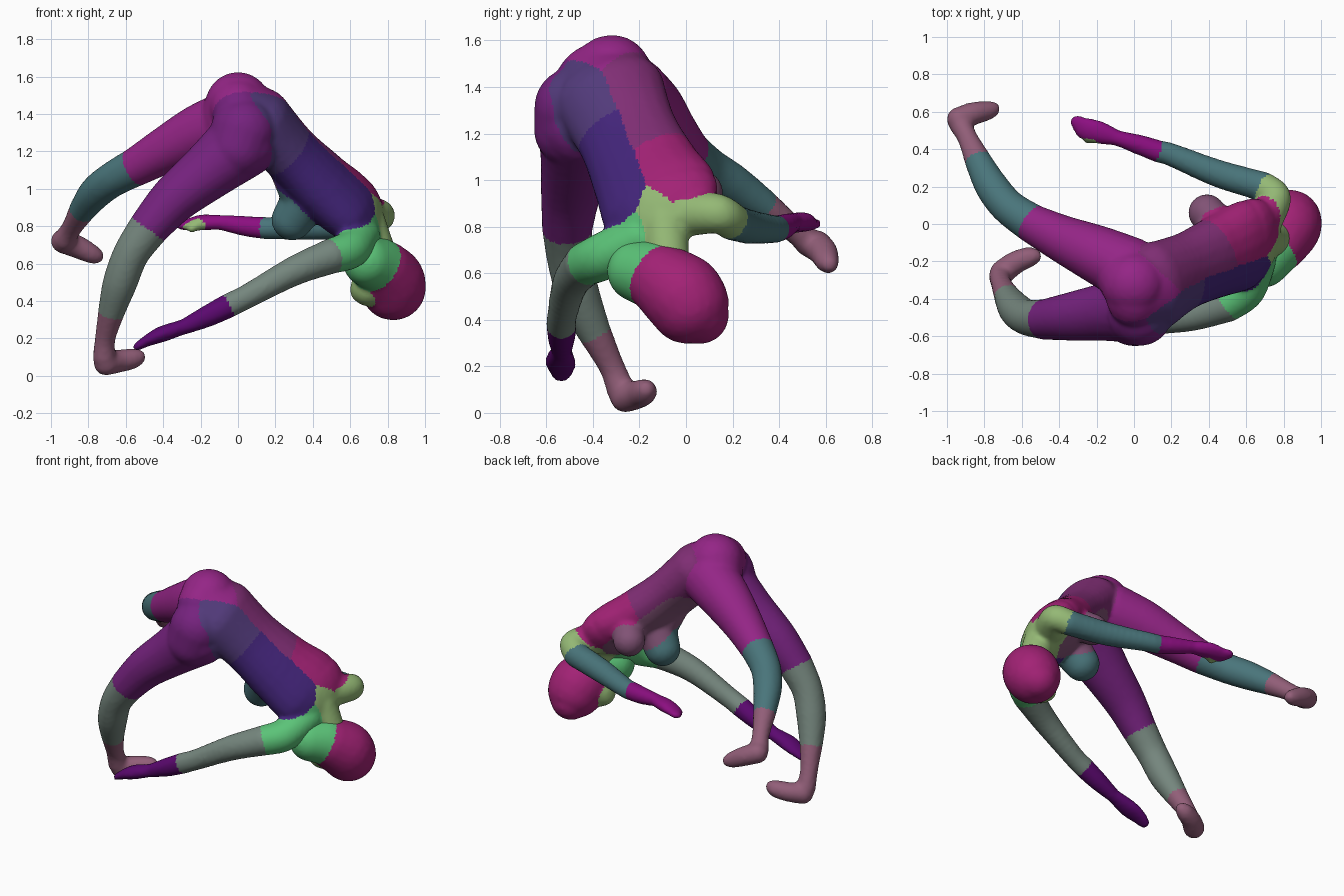
import bpy, bmesh
from mathutils import Vector, Matrix

COLORS = {  # display colours of the body regions
    "violet": (.30, .22, .44), "magenta": (.53, .15, .48), "plum": (.42, .14, .45),
    "teal": (.27, .42, .44), "sage": (.42, .48, .45), "mauve": (.52, .34, .43),
    "green": (.33, .70, .43), "indigo": (.25, .15, .44), "orchid": (.50, .08, .46),
    "rose": (.58, .14, .42), "dusk": (.46, .30, .42), "lime": (.53, .66, .42),
    "purple": (.33, .06, .40), "wine": (.46, .18, .42), "slate": (.36, .45, .45)}
NAMES = list(COLORS)


def material(name):
    m = bpy.data.materials.new(name)
    m.diffuse_color = (*[c ** 2.2 * 1.2 for c in COLORS[name]], 1)
    return m


MATS = [material(n) for n in NAMES]


def spline(a, b, c, d, t):
    return [0.5 * (2 * q + (r - p) * t + (2 * p - 5 * q + 4 * r - s) * t * t
                   + (3 * q - p - 3 * r + s) * t ** 3) for p, q, r, s in zip(a, b, c, d)]


class Form:
    """Overlapping ellipsoids along paths, fused into one smooth skin."""

    def __init__(self):
        self.bm, self.samples = bmesh.new(), []

    def ball(self, p, w, d, color, tangent, side, paint):
        if color:
            self.samples.append((Vector(p), min(w, d), NAMES.index(color)))
        if paint:  # colour only, no volume
            return
        t = tangent.normalized()
        s = (side - t * side.dot(t)).normalized()
        rot = Matrix((s, t.cross(s), t)).transposed().to_4x4()
        mat = Matrix.Translation(p) @ rot @ Matrix.Diagonal((w, d, min(w, d), 1))
        bmesh.ops.create_icosphere(self.bm, subdivisions=3, radius=1, matrix=mat)

    def chain(self, pts, color, side0=(.37, .41, .83), side1=None, steps=7, paint=False):
        # pts: x, y, z, half width, optional half depth
        pts = [p if len(p) == 5 else (*p, p[3]) for p in pts]
        pts = [pts[0]] + pts + [pts[-1]]
        s0, s1, n = Vector(side0), Vector(side1 or side0), len(pts) - 3
        for i in range(n):
            for k in range(steps + (i == n - 1)):
                t = k / steps
                q = spline(*pts[i:i + 4], t)
                tan = Vector(pts[i + 2][:3]) - Vector(pts[i + 1][:3])
                self.ball(q[:3], q[3], q[4], color, tan, s0.lerp(s1, (i + t) / n), paint)

    def build(self, name, voxel=.014, smooth=5):
        me = bpy.data.meshes.new(name)
        self.bm.to_mesh(me)
        ob = bpy.data.objects.new(name, me)
        bpy.context.collection.objects.link(ob)
        rm = ob.modifiers.new("fuse", 'REMESH')
        rm.mode, rm.voxel_size = 'VOXEL', voxel
        sm = ob.modifiers.new("soften", 'SMOOTH')
        sm.factor, sm.iterations = .5, smooth
        dg = bpy.context.evaluated_depsgraph_get()
        skin = bpy.data.meshes.new_from_object(ob.evaluated_get(dg))
        ob.modifiers.clear()
        ob.data = skin
        skin.name = name
        skin.materials.clear()
        for m in MATS:
            skin.materials.append(m)
        for f in skin.polygons:   # colour by the nearest region
            f.material_index = min(self.samples, key=lambda s: (s[0] - f.center).length - s[1])[2]
            f.use_smooth = True
        return ob


body = Form()
HIP, SHO = (-.05, .26, .12), (.2, .58, .18)

# torso: hips, waist, rib cage, shoulder girdle, belly
body.chain([(.0, -.37, 1.44, .2, .155), (.12, -.33, 1.36, .245, .175)], None, HIP)
body.chain([(.12, -.33, 1.36, .245, .175), (.28, -.25, 1.19, .22, .155),
            (.45, -.17, 1.02, .24, .165), (.6, -.11, .9, .265, .15),
            (.68, -.09, .82, .21, .1)], None, HIP, SHO)
body.chain([(.27, -.25, 1.1, .1), (.31, -.22, 1.0, .1)], None)
# torso colours: right half, left half, belly side
body.chain([(.1, -.47, 1.36, .13), (.27, -.39, 1.17, .13)], "violet", paint=True)
body.chain([(.29, -.38, 1.15, .13), (.42, -.31, .99, .13), (.57, -.25, .85, .13)], "indigo", paint=True)
body.chain([(.1, -.22, 1.42, .13), (.28, -.13, 1.25, .13), (.4, -.08, 1.12, .13)], "wine", paint=True)
body.chain([(.44, -.05, 1.09, .13), (.66, .03, .96, .13)], "rose", paint=True)
body.chain([(.2, -.15, 1.16, .13), (.34, -.07, 1.0, .13), (.5, 0, .86, .1)], "dusk", paint=True)
# buttocks
body.chain([(.03, -.475, 1.31, .178), (.0, -.485, 1.22, .17)], "plum")
body.chain([(.0, -.32, 1.45, .175), (-.04, -.27, 1.38, .165)], "magenta")
# breasts
body.chain([(.46, -.02, 1.0, .1), (.39, .06, .945, .1)], "dusk")
body.chain([(.36, -.19, .94, .13), (.29, -.16, .835, .112)], "teal")

# right leg, standing
body.chain([(.02, -.45, 1.24, .19), (-.15, -.47, 1.1, .157), (-.34, -.495, .945, .13),
            (-.47, -.51, .8, .11)], "plum")
body.chain([(-.47, -.51, .8, .11), (-.57, -.5, .655, .097), (-.63, -.46, .5, .093),
            (-.675, -.395, .35, .073)], "sage")
body.chain([(-.675, -.395, .35, .073), (-.71, -.32, .2, .056), (-.715, -.28, .1, .062)], "mauve")
body.chain([(-.705, -.26, .068, .067), (-.64, -.21, .078, .062), (-.57, -.18, .09, .056),
            (-.535, -.172, .1, .042)], "mauve")
# left leg, raised behind
body.chain([(-.03, -.24, 1.36, .175), (-.2, -.16, 1.3, .155), (-.38, -.08, 1.21, .127),
            (-.54, .0, 1.12, .105)], "magenta")
body.chain([(-.54, .0, 1.12, .105), (-.67, .09, 1.05, .095), (-.76, .2, .98, .09),
            (-.83, .33, .89, .073)], "teal")
body.chain([(-.83, .33, .89, .073), (-.89, .46, .79, .055), (-.925, .53, .73, .062)], "mauve")
body.chain([(-.935, .56, .72, .066), (-.86, .59, .69, .062), (-.79, .605, .655, .053),
            (-.755, .615, .64, .04)], "mauve")

# arms: shoulder, upper arm, forearm, flat hand
body.chain([(.66, -.2, .75, .1), (.6, -.35, .675, .103), (.5, -.43, .64, .095)], "green")
body.chain([(.5, -.43, .64, .095), (.3, -.495, .56, .08), (.06, -.53, .43, .066),
            (-.04, -.535, .38, .066)], "sage")
body.chain([(-.04, -.535, .38, .066), (-.15, -.535, .325, .06), (-.28, -.535, .265, .044)], "purple")
body.chain([(-.28, -.535, .265, .045, .04), (-.4, -.54, .225, .066, .044),
            (-.48, -.535, .19, .06, .032), (-.54, -.535, .155, .038, .022)], "purple", (0, 1, 0))
body.chain([(.7, .03, .86, .1), (.755, .14, .855, .085), (.69, .2, .82, .08)], "lime")
body.chain([(.69, .2, .82, .08), (.45, .27, .8, .075), (.2, .37, .79, .062),
            (.14, .385, .79, .06)], "teal")
body.chain([(.14, .385, .79, .06), (.04, .42, .8, .055), (-.09, .46, .82, .042)], "orchid")
body.chain([(-.09, .46, .82, .042, .04), (-.19, .49, .82, .064, .042),
            (-.26, .51, .81, .062, .032), (-.315, .555, .81, .035, .022)], "orchid", (0, 1, .2))
body.chain([(-.2, .47, .81, .03), (-.25, .45, .785, .022)], "lime")  # thumb

# neck
body.chain([(.69, -.09, .82, .1), (.75, -.08, .66, .095)], "lime")
body.build("body")

# head hanging down, crown towards the ground
head = Form()
head.chain([(.695, -.205, .61, .135), (.75, -.13, .59, .15)], "green")
head.chain([(.78, -.1, .57, .155), (.82, -.02, .51, .178), (.83, .01, .47, .175)], "rose")
head.chain([(.84, .05, .43, .13), (.83, .06, .42, .125)], "rose")
head.chain([(.7, -.07, .47, .1), (.66, -.06, .45, .06)], "lime")
head.build("head")
